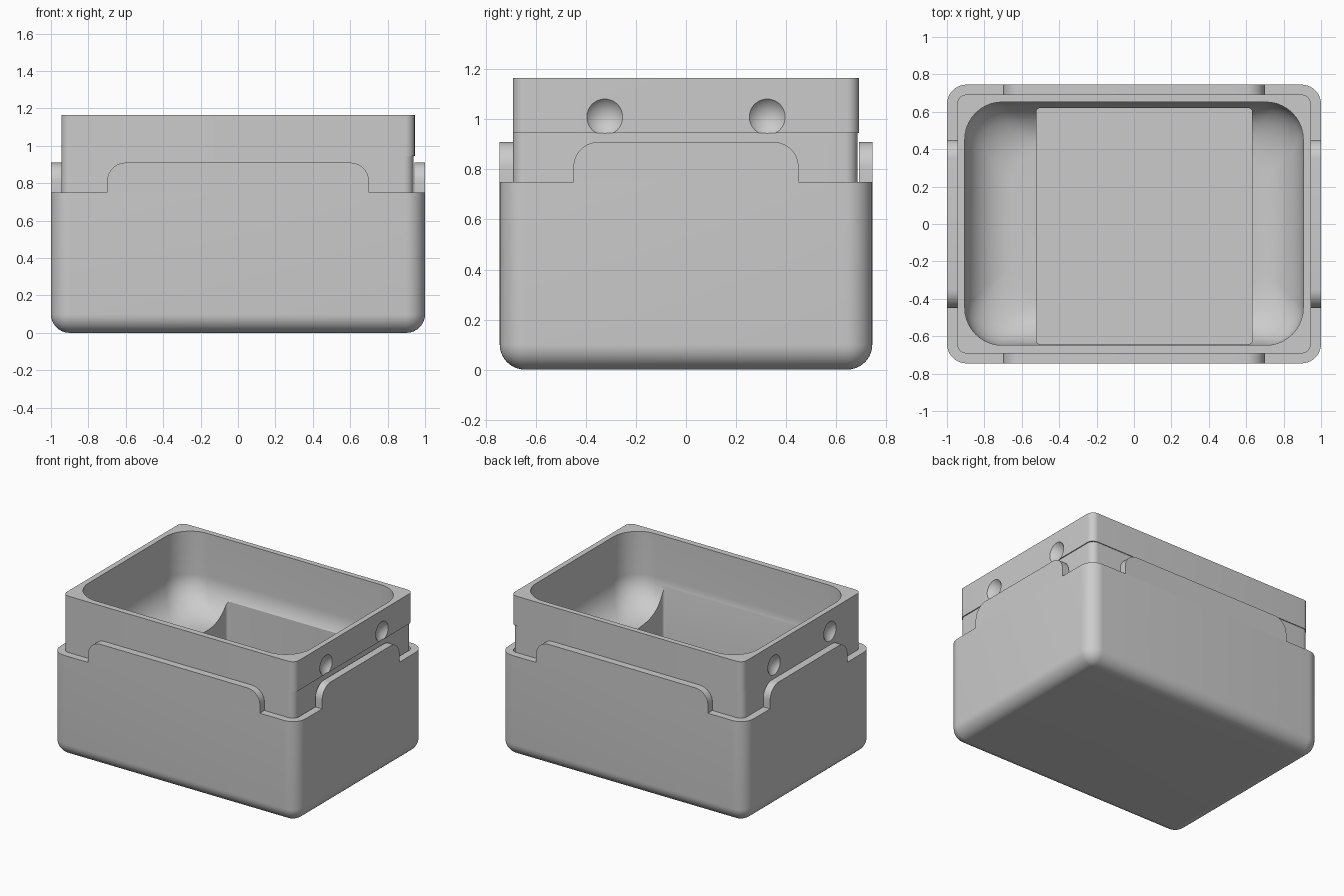
import bpy, bmesh
from math import sin, cos, pi, radians

cube = bpy.data.objects.get("Cube")
if cube:
    bpy.data.objects.remove(cube, do_unlink=True)

grey = bpy.data.materials.new("plain_grey")
grey.use_nodes = True
grey.diffuse_color = (0.6, 0.6, 0.6, 1)
grey.node_tree.nodes["Principled BSDF"].inputs["Base Color"].default_value = (0.6, 0.6, 0.6, 1)


def finish(name, bm):
    bmesh.ops.recalc_face_normals(bm, faces=bm.faces)
    mesh = bpy.data.meshes.new(name)
    bm.to_mesh(mesh)
    bm.free()
    mesh.materials.append(grey)
    obj = bpy.data.objects.new(name, mesh)
    bpy.context.collection.objects.link(obj)
    return obj


def smooth(obj):
    bpy.ops.object.select_all(action='DESELECT')
    obj.select_set(True)
    bpy.context.view_layer.objects.active = obj
    bpy.ops.object.shade_smooth_by_angle(angle=radians(30))


def ring(box, z, r, inset=0, steps=10):
    """Rounded rectangle outline; box is (x0, x1, y0, y1)."""
    x0, x1, y0, y1 = box[0] + inset, box[1] - inset, box[2] + inset, box[3] - inset
    centres = [(x1 - r, y1 - r), (x0 + r, y1 - r), (x0 + r, y0 + r), (x1 - r, y0 + r)]
    return [(cx + r * cos((q + i / steps) * pi / 2), cy + r * sin((q + i / steps) * pi / 2), z)
            for q, (cx, cy) in enumerate(centres) for i in range(steps + 1)]


def loft(name, rings):
    """Skin the rings in order and cap both ends."""
    bm = bmesh.new()
    loops = [[bm.verts.new(p) for p in pts] for pts in rings]
    n = len(loops[0])
    for a, b in zip(loops, loops[1:]):
        for i in range(n):
            j = (i + 1) % n
            bm.faces.new((a[i], a[j], b[j], b[i]))
    bm.faces.new(loops[0])
    bm.faces.new(loops[-1])
    return finish(name, bm)


def cut(obj, cutter):
    cutter.hide_render = True
    mod = obj.modifiers.new("cut", 'BOOLEAN')
    mod.operation = 'DIFFERENCE'
    mod.solver = 'EXACT'
    mod.object = cutter
    bpy.ops.object.select_all(action='DESELECT')
    obj.select_set(True)
    bpy.context.view_layer.objects.active = obj
    bpy.ops.object.modifier_apply(modifier=mod.name)
    bpy.data.objects.remove(cutter, do_unlink=True)


# Outer shell with rounded bottom edge
OUTER = (-1, 1, -0.745, 0.745)
INNER = (-0.945, 0.945, -0.692, 0.692)
R = 0.1
rings = []
for i in range(11):
    a = i / 10 * pi / 2
    inset = R * (1 - sin(a))
    rings.append(ring(OUTER, R * (1 - cos(a)), R - inset + 0.004, inset))
rings += [ring(OUTER, 0.75, R + 0.004), ring(INNER, 0.75, 0.05), ring(INNER, 0.055, 0.05)]
smooth(loft("outer_shell", rings))


# Raised tabs with rounded shoulders on all four walls
def tab(name, half, place, r=0.1, top=0.91, base=0.75):
    arc = [(half - r + r * cos(i / 20 * pi), top - r + r * sin(i / 20 * pi)) for i in range(11)]
    outline = [(half, base)] + arc + [(-s, z) for s, z in reversed(arc)] + [(-half, base)]
    bm = bmesh.new()
    sides = [[bm.verts.new(place(s, z, depth)) for s, z in outline] for depth in (0, 1)]
    for side in sides:
        bm.faces.new(side)
    for i in range(len(outline)):
        j = (i + 1) % len(outline)
        bm.faces.new((sides[0][i], sides[0][j], sides[1][j], sides[1][i]))
    smooth(finish(name, bm))


for label, d in (("front", -1), ("back", 1)):
    tab(label + "_tab", 0.7, lambda s, z, t: (s, d * (0.745 - 0.053 * t), z))
for label, d in (("right", -1), ("left", 1)):
    tab(label + "_tab", 0.45, lambda s, z, t: (d * (1 - 0.055 * t), s, z))

# Inner tray: body, slightly wider rim, then the scooped basin
LOWER = (-0.945, 0.938, -0.692, 0.686)
BASIN = (-0.905, 0.905, -0.648, 0.652)
FILLET, FLOOR = 0.25, 0.6
rings = [ring(LOWER, 0.055, 0.05), ring(LOWER, 0.945, 0.05),
         ring(INNER, 0.945, 0.05), ring(INNER, 1.165, 0.05), ring(BASIN, 1.165, 0.2)]
for i in range(17):
    a = i / 16 * pi / 2
    rings.append(ring(BASIN, FLOOR + FILLET * (1 - sin(a)), 0.2, FILLET * (1 - cos(a))))
tray = loft("inner_tray", rings)

# Deep rectangular pocket in the basin
POCKET = (-0.522, 0.632, -0.643, 0.62)
cut(tray, loft("pocket_cutter", [ring(POCKET, 0.1, 0.02, 0, 4), ring(POCKET, 1.0, 0.02, 0, 4)]))

# Shallow round dents on both ends of the rim
for sx in (-1, 1):
    for sy in (-1, 1):
        bm = bmesh.new()
        bmesh.ops.create_uvsphere(bm, u_segments=48, v_segments=32, radius=0.093)
        bmesh.ops.translate(bm, verts=bm.verts, vec=(sx * (0.945 + 0.059), sy * 0.325, 1.01))
        cut(tray, finish("dent_cutter", bm))
smooth(tray)
